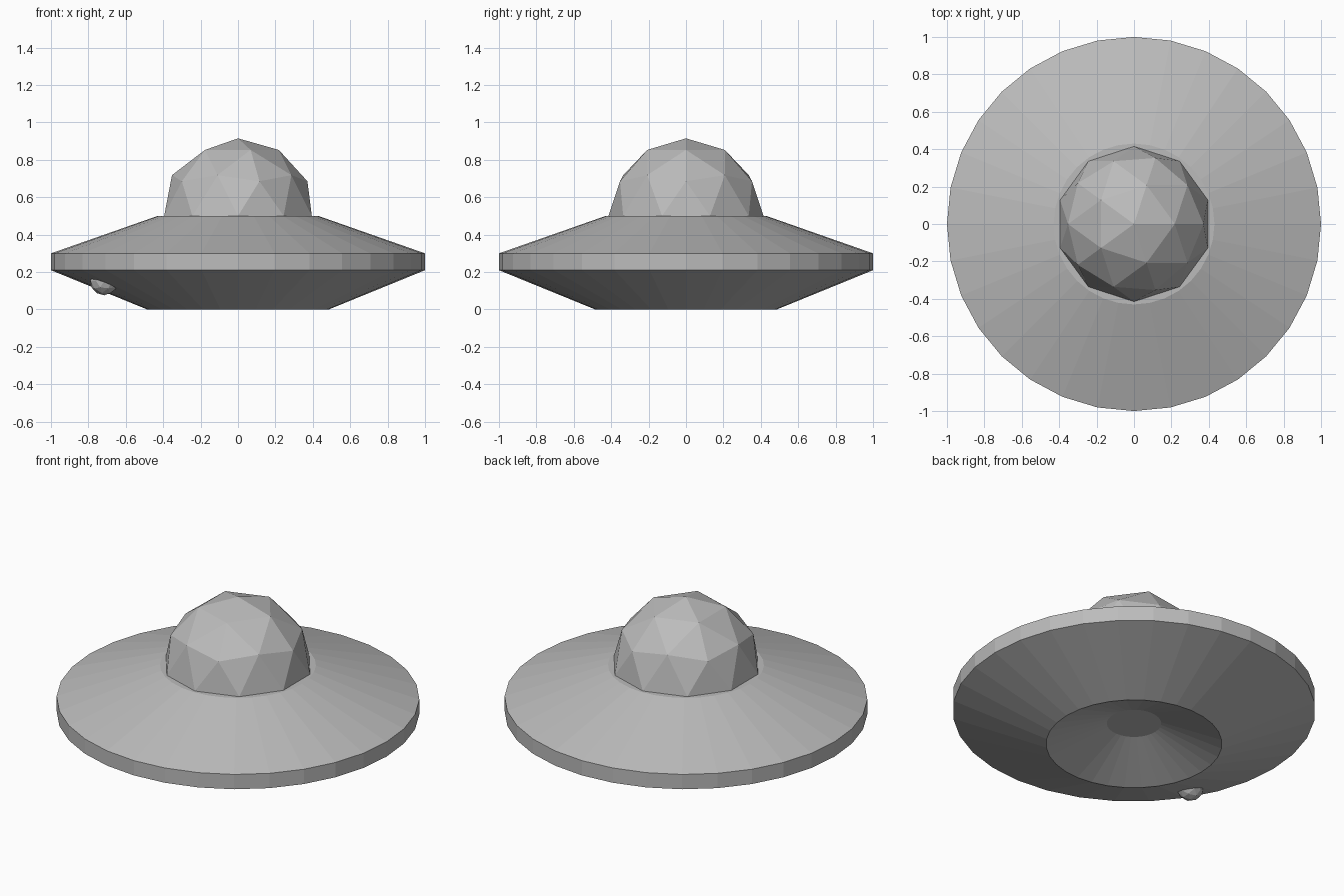
import bpy, bmesh, math
from mathutils import Matrix, Vector

if "Cube" in bpy.data.objects:
    bpy.data.objects.remove(bpy.data.objects["Cube"])

grey = bpy.data.materials.new("plain grey")
grey.diffuse_color = (0.5, 0.5, 0.5, 1)
grey.use_nodes = True
grey.node_tree.nodes["Principled BSDF"].inputs["Base Color"].default_value = grey.diffuse_color


def finish(bm, name):
    bmesh.ops.recalc_face_normals(bm, faces=bm.faces)
    mesh = bpy.data.meshes.new(name)
    bm.to_mesh(mesh)
    bm.free()
    mesh.materials.append(grey)
    obj = bpy.data.objects.new(name, mesh)
    bpy.context.collection.objects.link(obj)
    return obj


def lathe(name, profile, sides):
    """Flat-faced solid turned from (radius, height) pairs, capped at both ends."""
    bm = bmesh.new()
    rings = []
    for r, z in profile:
        rings.append([bm.verts.new((r * math.cos(2 * math.pi * i / sides),
                                    r * math.sin(2 * math.pi * i / sides), z))
                      for i in range(sides)])
    for a, b in zip(rings, rings[1:]):
        for i in range(sides):
            j = (i + 1) % sides
            bm.faces.new((a[i], a[j], b[j], b[i]))
    bm.faces.new(rings[0])
    bm.faces.new(rings[-1])
    return finish(bm, name)


# Saucer hull, with a tapered recess underneath
lathe("saucer_hull", [(0.15, 0.13), (0.485, 0.0), (1.0, 0.21),
                      (1.0, 0.30), (0.43, 0.50)], 32)

# Faceted dome: upper half of an icosphere
bm = bmesh.new()
bmesh.ops.create_icosphere(bm, subdivisions=2, radius=0.415)
bmesh.ops.delete(bm, geom=[v for v in bm.verts if v.co.z < -0.01], context='VERTS')
bmesh.ops.translate(bm, vec=(0, 0, 0.5), verts=bm.verts)
finish(bm, "dome")

# Small lamp half sunk into the underside
bm = bmesh.new()
bmesh.ops.create_icosphere(bm, subdivisions=2, radius=0.077,
                           matrix=Matrix.Translation((-0.715, -0.37, 0.153)))
finish(bm, "underside_lamp")
